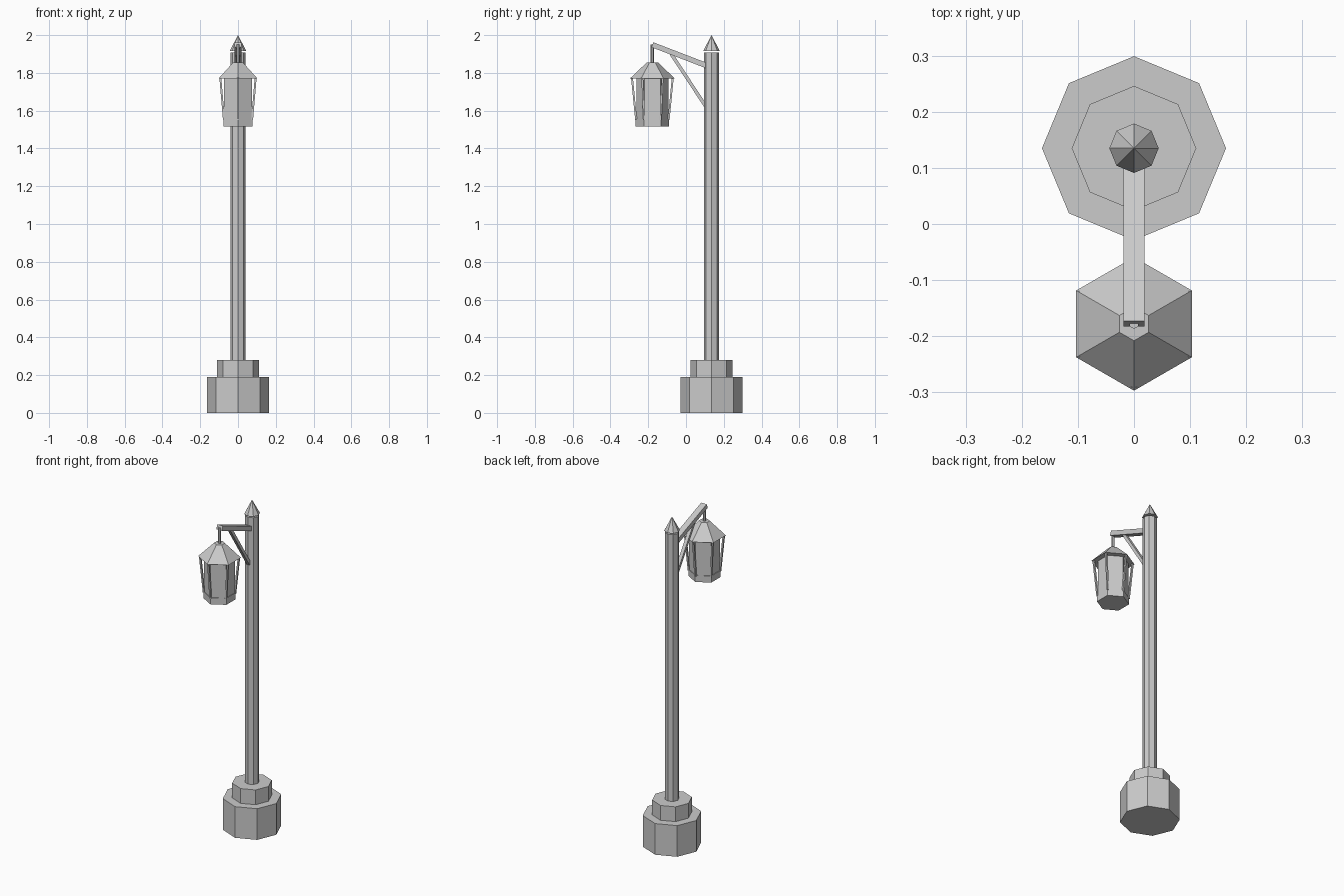
import bpy, bmesh, math
from mathutils import Vector

if "Cube" in bpy.data.objects:
    bpy.data.objects.remove(bpy.data.objects["Cube"])

grey = bpy.data.materials.new("plain_grey")
grey.diffuse_color = (0.6, 0.6, 0.6, 1)
grey.use_nodes = True
grey.node_tree.nodes["Principled BSDF"].inputs["Base Color"].default_value = grey.diffuse_color

POLE = (0, 0.135)
LAMP = (0, -0.178)


def finish(name, bm):
    bmesh.ops.recalc_face_normals(bm, faces=bm.faces)
    me = bpy.data.meshes.new(name)
    bm.to_mesh(me)
    bm.free()
    me.materials.append(grey)
    ob = bpy.data.objects.new(name, me)
    bpy.context.collection.objects.link(ob)
    return ob


def prism(name, centre, sides, r1, r2, z1, z2):
    """Upright prism, frustum or cone with a corner on the +y axis."""
    bm = bmesh.new()
    rings = []
    for r, z in ((r1, z1), (r2, z2)):
        n = sides if r > 0 else 1
        rings.append([bm.verts.new((centre[0] + r * math.sin(math.tau * i / sides),
                                    centre[1] + r * math.cos(math.tau * i / sides), z))
                      for i in range(n)])
    low, top = rings
    bm.faces.new(low)
    if len(top) > 1:
        bm.faces.new(top)
    for i in range(sides):
        j = (i + 1) % sides
        if len(top) > 1:
            bm.faces.new((low[i], low[j], top[j], top[i]))
        else:
            bm.faces.new((low[i], low[j], top[0]))
    return finish(name, bm)


def beam(name, a, b, width, depth):
    """Rectangular bar from a to b."""
    a, b = Vector(a), Vector(b)
    bm = bmesh.new()
    bmesh.ops.create_cube(bm, size=1)
    bmesh.ops.scale(bm, vec=(width, depth, (b - a).length), verts=bm.verts)
    d = (b - a).normalized()
    side = Vector((1, 0, 0)) if abs(d.x) < 0.5 else Vector((0, 1, 0))
    y = d.cross(side).normalized()
    x = y.cross(d)
    for v in bm.verts:
        v.co = (a + b) / 2 + x * v.co.x + y * v.co.y + d * v.co.z
    return finish(name, bm)


# Stepped octagonal base, post and pointed cap
prism("base_block", POLE, 8, 0.164, 0.164, 0, 0.19)
prism("base_step", POLE, 8, 0.111, 0.111, 0.19, 0.28)
prism("post", POLE, 8, 0.04, 0.04, 0.28, 1.907)
prism("post_cap", POLE, 8, 0.044, 0, 1.916, 2.0)

# Sloping arm and its brace
beam("arm", (0, -0.178, 1.949), (0, 0.11, 1.838), 0.037, 0.028)
beam("brace", (0, -0.078, 1.9), (0, 0.105, 1.622), 0.02, 0.018)

# Hanging lantern
prism("hanger", LAMP, 6, 0.009, 0.009, 1.85, 1.95)
prism("lantern_roof", LAMP, 6, 0.119, 0.03, 1.77, 1.855)
prism("lantern_body", LAMP, 6, 0.085, 0.085, 1.55, 1.775)
prism("lantern_floor", LAMP, 6, 0.089, 0.089, 1.515, 1.555)
for i in range(6):
    s, c = math.sin(math.tau * i / 6), math.cos(math.tau * i / 6)
    beam("lantern_bar_%d" % (i + 1),
         (LAMP[0] + 0.086 * s, LAMP[1] + 0.086 * c, 1.55),
         (LAMP[0] + 0.108 * s, LAMP[1] + 0.108 * c, 1.775), 0.01, 0.01)
